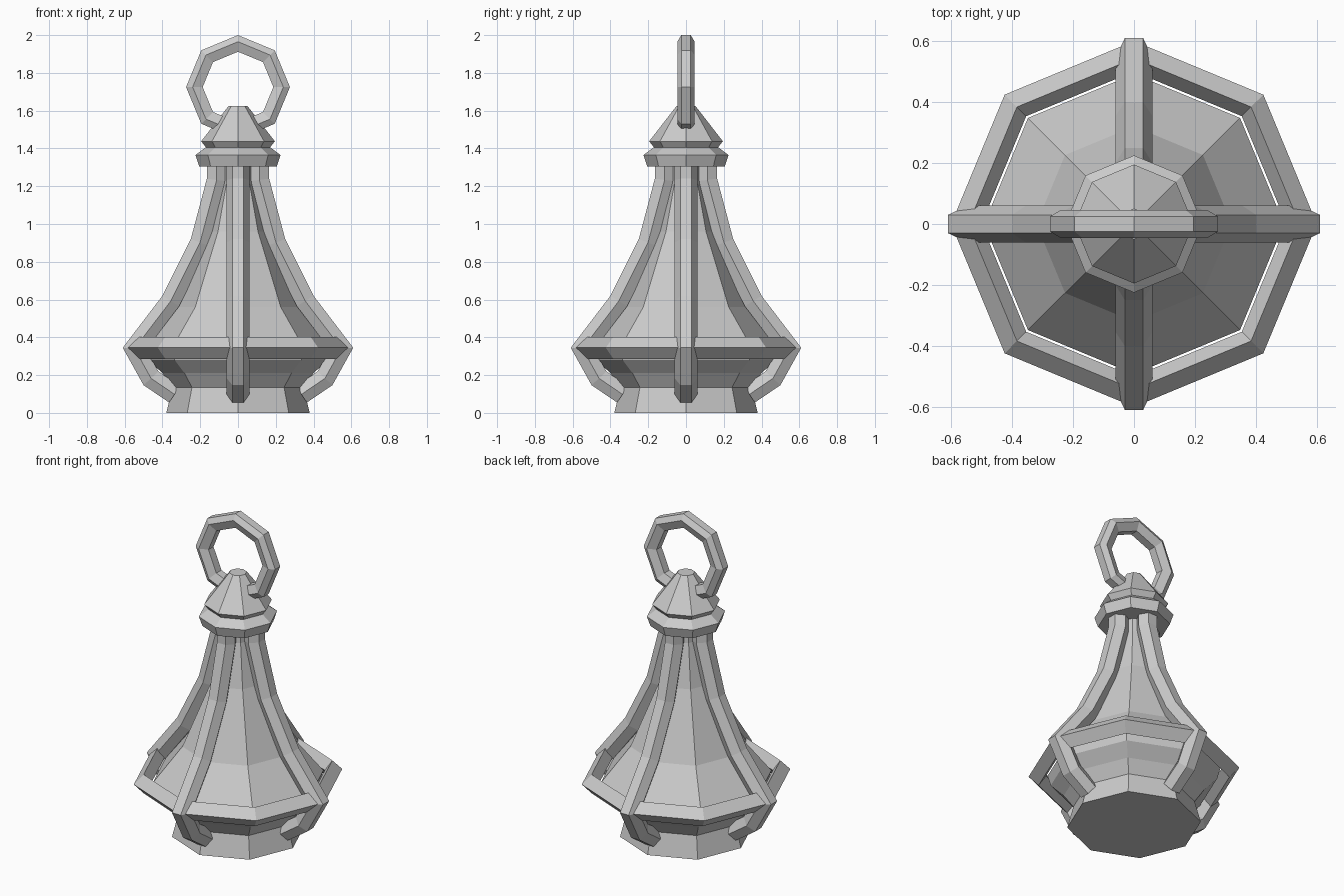
import bpy
from math import cos, sin, pi
from mathutils import Vector

if "Cube" in bpy.data.objects:
    bpy.data.objects.remove(bpy.data.objects["Cube"])

grey = bpy.data.materials.new("plain_grey")
grey.use_nodes = True
grey.diffuse_color = (0.6, 0.6, 0.6, 1)
grey.node_tree.nodes["Principled BSDF"].inputs["Base Color"].default_value = (0.6, 0.6, 0.6, 1)


def loft(name, loops, cyclic=False):
    """Skin matching point loops; open lofts get end caps."""
    n, count = len(loops[0]), len(loops)
    verts = [p for loop in loops for p in loop]
    faces = []
    for i in range(count if cyclic else count - 1):
        a, b = i * n, (i + 1) % count * n
        faces += [(a + j, a + (j + 1) % n, b + (j + 1) % n, b + j) for j in range(n)]
    if not cyclic:
        faces += [tuple(reversed(range(n))), tuple(range((count - 1) * n, count * n))]
    mesh = bpy.data.meshes.new(name)
    mesh.from_pydata(verts, [], faces)
    mesh.materials.append(grey)
    obj = bpy.data.objects.new(name, mesh)
    bpy.context.collection.objects.link(obj)
    bpy.context.view_layer.objects.active = obj
    obj.select_set(True)
    bpy.ops.object.mode_set(mode='EDIT')
    bpy.ops.mesh.select_all(action='SELECT')
    bpy.ops.mesh.normals_make_consistent(inside=False)
    bpy.ops.object.mode_set(mode='OBJECT')
    obj.select_set(False)
    return obj


def octagon(r, z):
    return [(r * cos(k * pi / 4), r * sin(k * pi / 4), z) for k in range(8)]


def turned(name, profile, cyclic=False):
    return loft(name, [octagon(r, z) for r, z in profile], cyclic)


# Eight-sided core, collar, cap and belt
turned("body", [(.38, 0), (.345, .135), (.40, .21), (.474, .28), (.492, .345),
                (.32, .56), (.15, .96), (.085, 1.22), (.08, 1.34)])
turned("collar", [(.205, 1.305), (.225, 1.365), (.165, 1.41)])
turned("cap", [(.165, 1.40), (.195, 1.438), (.05, 1.625)])
turned("belt", [(.6, .345), (.543, .403), (.5, .345), (.543, .285)], cyclic=True)

# Four hexagonal ribs following the outer outline, mitred at each bend
outline = [Vector(p) for p in [(.365, .055), (.50, .147), (.61, .345), (.40, .62),
                               (.25, .92), (.165, 1.24), (.165, 1.34)]]
section = [(0, -.03), (0, .03), (.052, .06), (.104, .03), (.104, -.03), (.052, -.06)]


def inward(a, b):
    d = (b - a).normalized()
    return Vector((-d.y, d.x))


normals = [inward(a, b) for a, b in zip(outline, outline[1:])]
rib_loops = []
for i, p in enumerate(outline):
    n0, n1 = normals[max(i - 1, 0)], normals[min(i, len(normals) - 1)]
    mitre = (n0 + n1) / (1 + n0.dot(n1))
    rib_loops.append([((p + mitre * d).x, w, (p + mitre * d).y) for d, w in section])
for k, side in enumerate(("left", "back", "right", "front")):
    loft(side + "_rib", rib_loops).rotation_euler.z = k * pi / 2

# Upright hanging ring with a hexagonal section
ring_section = [(.275, -.025), (.275, .025), (.24, .046), (.187, .025), (.187, -.025), (.24, -.046)]
loft("hanging_ring", [[(r * cos(k * pi / 4), y, 1.725 + r * sin(k * pi / 4))
                       for r, y in ring_section] for k in range(8)], cyclic=True)
